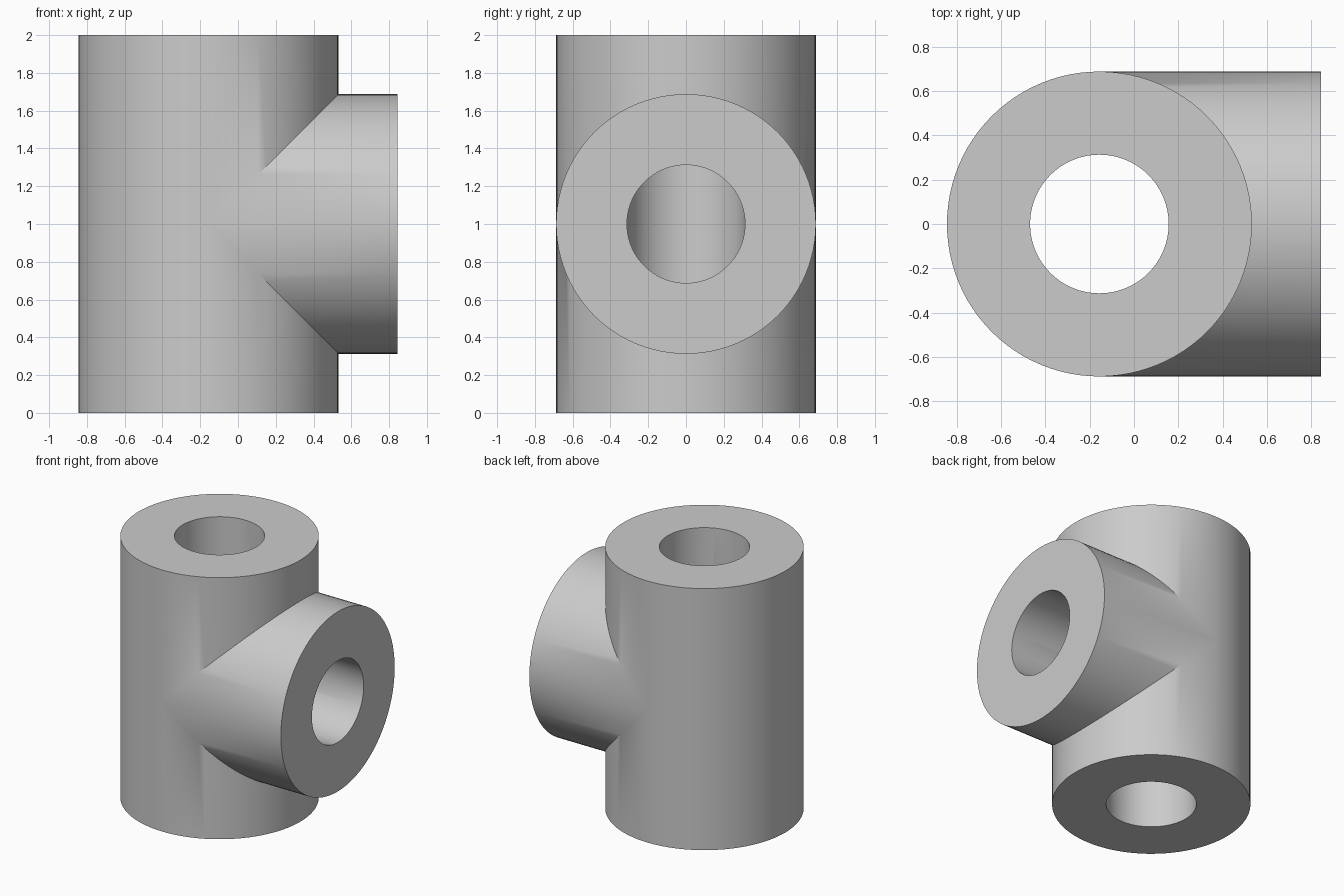
import bpy
import math

# Remove the default object
cube = bpy.data.objects.get("Cube")
if cube:
    bpy.data.objects.remove(cube, do_unlink=True)

SEGMENTS = 96
OUTER, BORE = 0.6875, 0.3125
HEIGHT = 2.0
AXIS_X = -0.156       # vertical run axis
BRANCH_END = 0.844    # face of the side branch
MID_Z = HEIGHT / 2

grey = bpy.data.materials.new("plain grey")
grey.use_nodes = True
GREY = (0.6, 0.6, 0.6, 1.0)
grey.diffuse_color = GREY
grey.node_tree.nodes["Principled BSDF"].inputs["Base Color"].default_value = GREY


def cylinder(name, radius, length, location, sideways=False):
    bpy.ops.mesh.primitive_cylinder_add(
        vertices=SEGMENTS, radius=radius, depth=length, location=location,
        rotation=(0, math.pi / 2 if sideways else 0, 0))
    obj = bpy.context.object
    obj.name = name
    obj.data.materials.append(grey)
    bpy.ops.object.transform_apply(location=False, rotation=True, scale=False)
    return obj


def vertical(name, radius, extra=0.0):
    return cylinder(name, radius, HEIGHT + 2 * extra, (AXIS_X, 0, MID_Z))


def branch(name, radius, extra=0.0):
    # Runs from the vertical axis out to the branch face
    end = BRANCH_END + extra
    return cylinder(name, radius, end - AXIS_X, ((AXIS_X + end) / 2, 0, MID_Z), True)


def combine(target, other, operation):
    mod = target.modifiers.new(operation.lower(), 'BOOLEAN')
    mod.operation = operation
    mod.solver = 'EXACT'
    mod.object = other
    bpy.context.view_layer.objects.active = target
    bpy.ops.object.modifier_apply(modifier=mod.name)
    bpy.data.objects.remove(other, do_unlink=True)


# Solid tee body, then the two connecting bores
tee = vertical("pipe_tee", OUTER)
combine(tee, branch("side_branch", OUTER), 'UNION')
bores = vertical("bore_cutter", BORE, 0.1)
combine(bores, branch("branch_bore_cutter", BORE, 0.1), 'UNION')
combine(tee, bores, 'DIFFERENCE')

# Smooth walls, crisp rims and seams
bpy.ops.object.select_all(action='DESELECT')
tee.select_set(True)
bpy.context.view_layer.objects.active = tee
bpy.ops.object.shade_smooth_by_angle(angle=math.radians(30))
